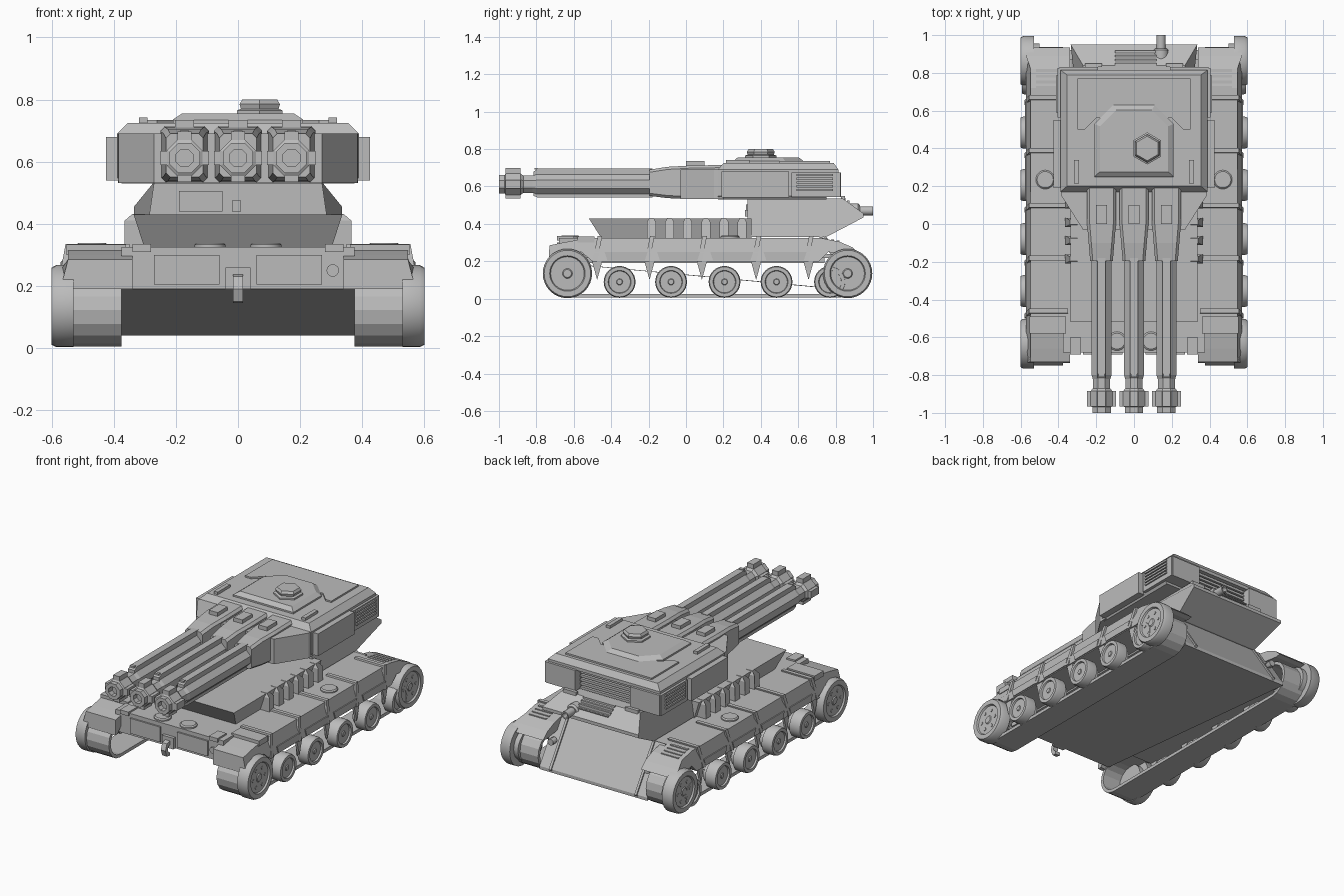
import bpy, bmesh, math
from mathutils import Vector

if "Cube" in bpy.data.objects:
    bpy.data.objects.remove(bpy.data.objects["Cube"])

grey = bpy.data.materials.new("armour_grey")
grey.diffuse_color = (0.5, 0.5, 0.5, 1)
grey.use_nodes = True
grey.node_tree.nodes["Principled BSDF"].inputs["Base Color"].default_value = grey.diffuse_color


def finish(name, bm, mirror=False, smooth=False):
    bmesh.ops.recalc_face_normals(bm, faces=bm.faces)
    me = bpy.data.meshes.new(name)
    bm.to_mesh(me)
    bm.free()
    me.materials.append(grey)
    if smooth:
        me.polygons.foreach_set("use_smooth", [True] * len(me.polygons))
        me.set_sharp_from_angle(angle=math.radians(30))
    ob = bpy.data.objects.new(name, me)
    bpy.context.collection.objects.link(ob)
    if mirror:
        ob.modifiers.new("mirror", 'MIRROR').use_mirror_merge = False
    return ob


def loft(name, rings, mirror=False, closed=False, smooth=False, tweak=None):
    """Skin a list of equal-length rings; cap the ends unless closed."""
    bm = bmesh.new()
    vs = [[bm.verts.new(p) for p in r] for r in rings]
    n = len(rings[0])
    for a in range(len(vs) if closed else len(vs) - 1):
        r, q = vs[a], vs[(a + 1) % len(vs)]
        for i in range(n):
            j = (i + 1) % n
            bm.faces.new((r[i], r[j], q[j], q[i]))
    if not closed:
        bm.faces.new(vs[0])
        bm.faces.new(vs[-1])
    if tweak:
        for v in bm.verts:
            v.co = Vector(tweak(*v.co))
    return finish(name, bm, mirror, smooth)


def place(axis, a, b, t):
    return {'x': (t, a, b), 'y': (a, t, b), 'z': (a, b, t)}[axis]


def prism(name, pts, axis, t0, t1, mirror=False, tweak=None):
    return loft(name, [[place(axis, a, b, t) for a, b in pts] for t in (t0, t1)], mirror, tweak=tweak)


def box(name, x0, x1, y0, y1, z0, z1, mirror=False):
    return prism(name, [(x0, y0), (x1, y0), (x1, y1), (x0, y1)], 'z', z0, z1, mirror)


def lathe(name, prof, axis, a, b, n=32, mirror=False, smooth=True, turn=0.0):
    """Round part: prof is (radius, position along axis), a and b its centre."""
    rings = []
    for r, t in prof:
        ang = [turn + math.tau * i / n for i in range(n)]
        rings.append([place(axis, a + r * math.cos(k), b + r * math.sin(k), t) for k in ang])
    return loft(name, rings, mirror, smooth=smooth)


# Hull: upper tub, sloping belly plate, sloping rear plate
box("upper_hull", -.375, .375, -.68, .74, .19, .325)
prism("belly_plate", [(-.68, .19), (-.68, .193), (.92, .044), (.92, .04)], 'x', -.375, .375)
prism("rear_plate", [(.74, .33), (.92, .06), (.92, .04), (.72, .31)], 'x', -.375, .375)
prism("rear_plate_rib", [(.75, .33), (.93, .06), (.92, .05), (.73, .32)], 'x', .29, .305, True)
lathe("rear_tow_eye", [(.02, .83), (.02, .87)], 'y', .335, .2, 12, True)
box("front_panel", .06, .27, -.69, -.67, .205, .3, True)
lathe("front_light", [(.02, -.69), (.02, -.67)], 'y', .305, .25, 16)
box("tow_mount", -.04, .04, -.7, -.67, .19, .26)
prism("tow_hook", [(-.69, .24), (-.73, .23), (-.745, .19), (-.73, .15), (-.7, .145),
                   (-.7, .165), (-.72, .18), (-.715, .21), (-.69, .215)], 'x', -.016, .016)
lathe("front_hatch", [(.05, .32), (.05, .333), (.042, .339)], 'z', .09, -.62, 24, True)
box("front_step", .28, .34, -.69, -.6, .31, .335, True)


# Fenders with ribs, spikes and hatches
def fender_taper(x, y, z):
    return (x - .025 if x > .5 and z > .28 else x, y, z)


prism("fender", [(-.735, .19), (-.73, .285), (-.66, .3), (-.52, .325), (.72, .325), (.82, .305),
                 (.89, .275), (.935, .235), (.9, .23), (.76, .25), (.71, .2), (-.5, .2),
                 (-.56, .25), (-.66, .25), (-.71, .19)], 'x', .34, .572, True, fender_taper)
box("fender_front_plate", .36, .552, -.58, -.49, .3, .334, True)
for y in (-.46, -.18, .1, .39, .67):
    prism("fender_rib", [(y - .04, .2), (y - .012, .335), (y + .012, .335), (y - .015, .2)], 'x', .35, .58,
          True, fender_taper)
    prism("skirt_spike", [(y - .045, .21), (y + .015, .21), (y - .015, .1)], 'x', .55, .565, True)
for y in (-.32, -.04, .245, .53):
    prism("skirt_panel", [(y - .1, .205), (y - .115, .25), (y + .115, .25), (y + .1, .205)],
          'x', .56, .578, True)
lathe("fender_hatch", [(.05, .32), (.05, .332), (.043, .339)], 'z', .47, .235, 24, True)
for i in range(4):
    box("fender_slat", .4, .52, .715 + i * .03, .73 + i * .03, .29, .329 - i * .006, True)


# Tracks: hollow loop round the two ends
def loop(r, x):
    pts = []
    for y, start in ((-.634, 90), (.82, 270)):
        for i in range(9):
            k = math.radians(start + 22.5 * i)
            pts.append((x, y + r * math.cos(k), .122 + r * math.sin(k)))
    return pts


loft("track_band", [loop(.116, .375), loop(.116, .545), loop(.096, .545), loop(.096, .375)], True, True)


# Wheels: rim, recessed disc and hub
def wheel(name, y, z, r, face=.6):
    lathe(name, [(r * .7, .5), (r * .7, .53), (r, .53), (r, face - .015), (r * .94, face), (r * .72, face),
                 (r * .68, face - .01), (r * .2, face - .01), (r * .16, face - .005)], 'x', y, z, 32, True)


wheel("front_wheel", -.634, .135, .132)
wheel("drive_wheel", .864, .135, .132)
for y in (-.355, -.08, .206, .484):
    wheel("road_wheel", y, .09, .085)
wheel("rear_road_wheel", .77, .09, .085, .592)
for y in (-.634, .864):
    for k in range(6):
        c, s = math.cos(k * math.pi / 3), math.sin(k * math.pi / 3)
        lathe("wheel_bolt", [(.01, .58), (.01, .594)], 'x', y + .06 * c, .135 + .06 * s, 6, True)

# Front deck, overhanging at the front, with side vents
prism("front_deck", [(-.45, .32), (-.52, .43), (.35, .43), (.35, .32)], 'x', -.3, .3,
      tweak=lambda x, y, z: (x * (1.12 if z > .4 else 1), y, z))
for i in range(6):
    y = -.185 + i * .097
    prism("side_vent", [(y - .024, .325), (y - .024, .41), (y - .012, .432), (y + .012, .432),
                        (y + .024, .41), (y + .024, .325)], 'x', .3, .365, True,
          lambda x, y, z: (x - .025 if z > .42 and x > .33 else x, y, z))

# Turret base with pointed tail
prism("turret_base", [(.33, .33), (.75, .33), (.95, .435), (.95, .455), (.84, .535), (.33, .535)], 'x', -1, 1,
      tweak=lambda x, y, z: (x * (.3 if z < .4 else .335 if z < .5 else .27), y, z))
box("sight_box", -.19, -.05, .322, .35, .44, .505)
box("sight_post", -.02, .01, .315, .35, .44, .475)
for i in range(4):
    box("tail_slat", -.1, .12, .84 + i * .022, .852 + i * .022, .49, .538 - i * .014)
box("tail_rail", .17, .26, .83, .85, .5, .55, True)
lathe("exhaust_pipe", [(.04, .86), (.04, .92), (.03, .93), (.024, .93), (.024, 1), (.016, 1), (.016, .96)],
      'y', .143, .47, 16)


# Turret body: walls, roof cap, cheeks, side and rear bins
def rect(x, y0, y1, z):
    return [(-x, y0, z), (x, y0, z), (x, y1, z), (-x, y1, z)]


loft("turret_body", [rect(.375, .17, .75, .53), rect(.39, .17, .75, .55), rect(.39, .17, .75, .69)])
loft("turret_roof", [rect(.39, .17, .815, .67), rect(.39, .17, .815, .69), rect(.355, .2, .79, .725)])
prism("turret_cheeks", [(-.387, .2), (-.385, .15), (-.27, -.03), (.27, -.03), (.385, .15), (.387, .2)],
      'z', .532, .69)
box("side_armour", .38, .425, .19, .55, .54, .68, True)
box("side_bin", .38, .405, .565, .825, .545, .675, True)
for i in range(5):
    box("side_louvre", .4, .414, .59, .785, .575 + i * .02, .587 + i * .02, True)
box("rear_bin", .19, .395, .7, .83, .545, .675, True)
for i in range(5):
    box("rear_louvre", -.18, .18, .74, .795, .55 + i * .025, .565 + i * .025)
box("grab_block", .292, .318, .215, .34, .69, .742, True)

# Roof plates and hatch
prism("roof_plate", [(-.3, .77), (-.3, .5), (-.26, .5), (-.2, .56), (.2, .56), (.26, .5), (.3, .5), (.3, .77)],
      'z', .72, .735)


def cupola(s, z):
    pts = [(-.21, -.19), (.21, -.19), (.21, .09), (.11, .19), (-.11, .19), (-.21, .09)]
    return [(x * s, .44 + y * s, z) for x, y in pts]


loft("cupola_plate", [cupola(1, .72), cupola(1, .735), cupola(.86, .755)])
lathe("cupola_hatch", [(.085, .75), (.085, .765), (.07, .77), (.075, .785), (.065, .8)],
      'z', .07, .4, 6, smooth=False, turn=math.pi / 6)


# Three guns: shroud, octagonal barrel with ribs, muzzle brake
def shroud(x, w, y, z0, z1):
    c = .014
    return [(x + a, y, z) for a, z in ((-w + c, z0), (w - c, z0), (w, z0 + c), (w, z1 - c), (w - c, z1),
                                       (-w + c, z1), (-w, z1 - c), (-w, z0 + c))]


for x in (-.172, 0, .172):
    loft("gun_shroud", [shroud(x, .078, .2, .532, .715), shroud(x, .078, .02, .532, .712),
                        shroud(x, .068, -.1, .538, .705), shroud(x, .06, -.195, .55, .69)])
    box("shroud_block", x - .03, x + .03, 0, .1, .7, .735)
    lathe("gun_barrel", [(.057, -.18), (.057, -.8), (.05, -.82), (.05, -.89)], 'y', x, .612, 8,
          smooth=False, turn=math.pi / 8)
    prism("barrel_rib", [(-.18, .54), (-.18, .695), (-.79, .695), (-.815, .68), (-.815, .55), (-.79, .54)],
          'x', x - .022, x + .022)
    box("barrel_stud", x - .015, x + .015, -.81, -.79, .69, .7)
    lathe("muzzle", [(.05, -.87), (.062, -.885), (.062, -.965), (.053, -.97), (.053, -1), (.03, -1), (.03, -.92)],
          'y', x, .612, 8, smooth=False, turn=math.pi / 8)
    box("muzzle_fin_vertical", x - .022, x + .022, -.965, -.885, .535, .698)
    box("muzzle_fin_side", x - .078, x + .078, -.965, -.885, .59, .634)
